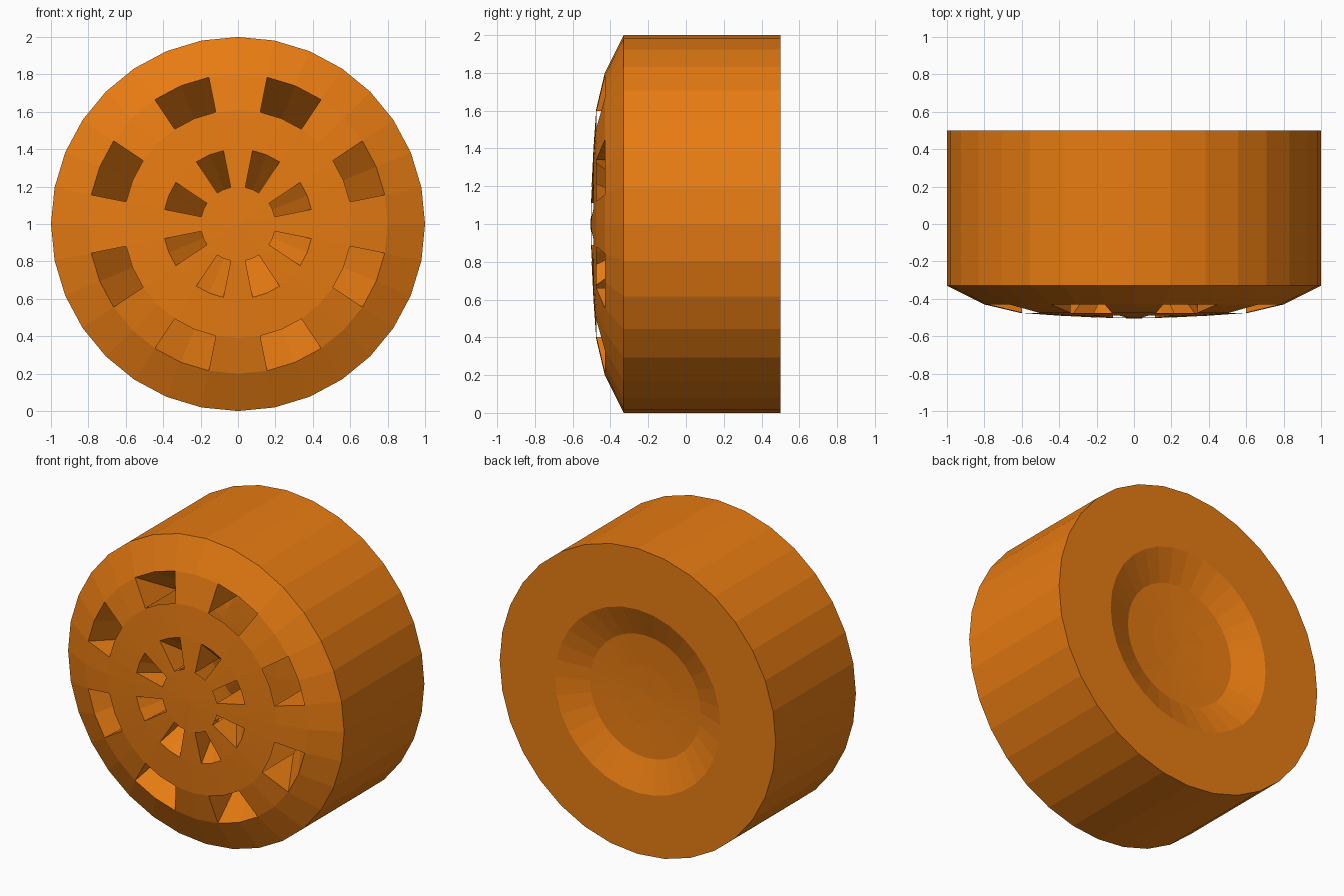
import bpy, bmesh, math

if "Cube" in bpy.data.objects:
    bpy.data.objects.remove(bpy.data.objects["Cube"])

SIDES = 32
# radius, y of each ring: domed front, tread, flat back, shallow rear bowl
PROFILE = [(0, -.505), (.2, -.50), (.4, -.49), (.61, -.475), (.8, -.43), (1, -.33),
           (1, .5), (.6, .5), (.4, .42), (.2, .41), (0, .405)]
# profile bands pierced by openings, and how deep each pocket slopes back
POCKETS = {1: -.25, 3: -.15}

bm = bmesh.new()


def point(ring, k):
    r, y = ring
    a = math.tau * (k % SIDES) / SIDES
    return bm.verts.new((r * math.cos(a), y, 1 + r * math.sin(a)))


def face(*corners):
    bm.faces.new([point(ring, k) for ring, k in corners])


def band(inner, outer, k):
    if inner[0] == 0:
        face((inner, k), (outer, k), (outer, k + 1))
    elif outer[0] == 0:
        face((inner, k), (outer, k), (inner, k + 1))
    else:
        face((inner, k), (outer, k), (outer, k + 1), (inner, k + 1))


# revolved body, with two rings of eight openings
for i, (inner, outer) in enumerate(zip(PROFILE, PROFILE[1:])):
    for k in range(SIDES):
        if i not in POCKETS or k % 4 not in (1, 2):
            band(inner, outer, k)
            continue
        # sloping pocket floor and its two side walls
        deep = (inner[0], POCKETS[i])
        band(deep, outer, k)
        if k % 4 == 1:
            face((inner, k), (outer, k), (deep, k))
        else:
            face((inner, k + 1), (deep, k + 1), (outer, k + 1))

bmesh.ops.remove_doubles(bm, verts=bm.verts[:], dist=1e-4)
mesh = bpy.data.meshes.new("wheel")
bm.to_mesh(mesh)
bm.free()

# orange finish
mat = bpy.data.materials.new("orange")
mat.diffuse_color = (.8, .2, .006, 1)
mat.use_nodes = True
mat.node_tree.nodes["Principled BSDF"].inputs["Base Color"].default_value = mat.diffuse_color
mesh.materials.append(mat)
wheel = bpy.data.objects.new("wheel", mesh)
bpy.context.collection.objects.link(wheel)
